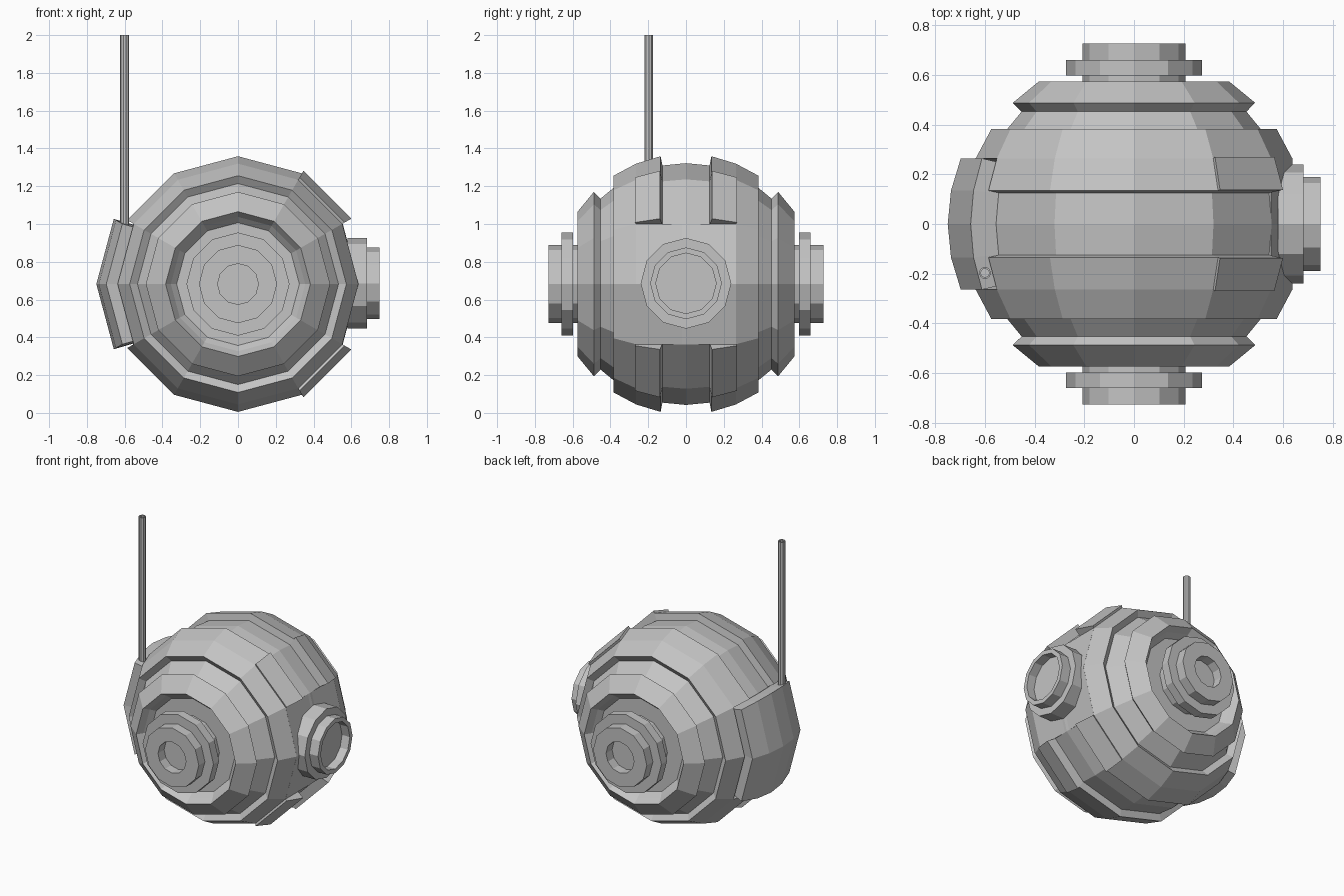
import bpy
import bmesh
from math import sin, cos, pi
from mathutils import Vector, Matrix

cube = bpy.data.objects.get("Cube")
if cube:
    bpy.data.objects.remove(cube, do_unlink=True)

CENTRE = Vector((0, 0, 0.682))
SEGS = 12
STEP = pi / 16          # latitude step along the y axis
OUTER, INNER = 0.69, 0.64

grey = bpy.data.materials.new("plain_grey")
grey.use_nodes = True
grey.diffuse_color = (0.55, 0.55, 0.55, 1)
bsdf = next(n for n in grey.node_tree.nodes if n.type == 'BSDF_PRINCIPLED')
bsdf.inputs["Base Color"].default_value = (0.55, 0.55, 0.55, 1)


def finish(bm, name):
    bmesh.ops.remove_doubles(bm, verts=bm.verts, dist=0.0005)
    bmesh.ops.recalc_face_normals(bm, faces=bm.faces)
    mesh = bpy.data.meshes.new(name)
    bm.to_mesh(mesh)
    bm.free()
    mesh.materials.append(grey)
    obj = bpy.data.objects.new(name, mesh)
    bpy.context.collection.objects.link(obj)
    return obj


def lathe(name, profile, axis, origin, segs=SEGS):
    """Revolve (distance, radius) points around an axis through origin."""
    axis = Vector(axis)
    side = Vector((1, 0, 0)) if axis.z else Vector((0, 0, 1))
    bm = bmesh.new()
    rings = []
    for d, r in profile:
        if r == 0:
            rings.append([bm.verts.new(origin + axis * d)] * segs)
            continue
        rings.append([bm.verts.new(origin + axis * d + Matrix.Rotation(
            2 * pi * i / segs, 3, axis) @ side * r) for i in range(segs)])
    for a, b in zip(rings, rings[1:]):
        for i in range(segs):
            j = (i + 1) % segs
            corners = list(dict.fromkeys((a[i], a[j], b[j], b[i])))
            if len(corners) > 2:
                bm.faces.new(corners)
    return finish(bm, name)


def ball_point(k, a, radius):
    """Point on the faceted ball: latitude k along y, angle a from the top."""
    r, ang = radius * cos(k * STEP), 2 * pi * a / SEGS
    return CENTRE + Vector((r * sin(ang), radius * sin(k * STEP), r * cos(ang)))


def shell(name, cells, outside, inside):
    """Closed thick shell over the listed (latitude, angle) cells."""
    bm = bmesh.new()
    verts, edges = {}, {}

    def vert(key, layer):
        if (key, layer) not in verts:
            verts[key, layer] = bm.verts.new((outside, inside)[layer](*key))
        return verts[key, layer]

    for k, a in cells:
        b = (a + 1) % SEGS
        loop = [(k, a), (k, b), (k + 1, b), (k + 1, a)]
        for layer in (0, 1):
            bm.faces.new([vert(p, layer) for p in loop])
        for p, q in zip(loop, loop[1:] + loop[:1]):
            edges.setdefault(frozenset((p, q)), []).append((p, q))
    # Walls along the open border
    for used in edges.values():
        if len(used) == 1:
            p, q = used[0]
            bm.faces.new((vert(p, 0), vert(q, 0), vert(q, 1), vert(p, 1)))
    return finish(bm, name)


def at_radius(radius):
    return lambda k, a: ball_point(k, a, radius)


# Inner ball with a sunken flat at each end
body = [(INNER * sin(k * STEP), INNER * cos(k * STEP)) for k in range(-5, 6)]
end = [(0.5, 0.325), (0.5, 0)]
lathe("inner_ball", [(-d, r) for d, r in reversed(end)] + body + end,
      (0, 1, 0), CENTRE)

SIDE_CELLS = (2, 3, 8, 9)
hub = [(0.48, 0), (0.48, 0.207), (0.598, 0.207), (0.598, 0.273), (0.66, 0.273),
       (0.66, 0.207), (0.727, 0.207), (0.727, 0.108), (0.66, 0.108), (0.66, 0)]

for sign, where in ((-1, "front"), (1, "back")):
    def row(k):
        return k if sign > 0 else -k - 1

    # Main armour band, open at both sides near the middle
    cells = [(row(2), a) for a in range(SEGS)]
    cells += [(row(1), a) for a in range(SEGS) if a not in SIDE_CELLS]
    shell(where + "_armour_band", cells, at_radius(OUTER), at_radius(0.63))

    # End ring around the recess
    shell(where + "_end_ring", [(row(4), a) for a in range(SEGS)],
          at_radius(OUTER), at_radius(INNER - 0.003))

    # Raised plates on the upper and lower left
    for a, level in ((1, "upper"), (4, "lower")):
        shell(where + "_" + level + "_plate", [(row(1), a)],
              at_radius(0.706), at_radius(0.65))

    # Stepped hub with a socket
    lathe(where + "_hub", hub, (0, sign, 0), CENTRE)


# Flattened left panel under the side port
def flat_side(k, a):
    p = ball_point(k, a, OUTER)
    ang = 2 * pi * a / SEGS
    return Vector((0.638 * sin(ang), p.y, CENTRE.z + 0.638 * cos(ang)))


middle = range(-2, 2)
shell("left_panel", [(k, a) for k in middle for a in (2, 3)],
      flat_side, at_radius(0.58))

# Bulging right cover, pushed straight out
shell("right_cover", [(k, a) for k in middle for a in (8, 9)],
      lambda k, a: ball_point(k, a, OUTER) - Vector((0.06, 0, 0)),
      at_radius(0.62))

# Side port with a hollow eyepiece
lathe("left_port", [(0.58, 0), (0.58, 0.24), (0.683, 0.24), (0.683, 0.19),
                    (0.75, 0.19), (0.75, 0.16), (0.69, 0.16), (0.69, 0)],
      (1, 0, 0), CENTRE + Vector((0, 0, 0.004)))

# Antenna tube
lathe("antenna", [(0.95, 0), (0.95, 0.024), (2, 0.024), (2, 0.017),
                  (1.98, 0.017), (1.98, 0)],
      (0, 0, 1), Vector((-0.6, -0.197, 0)), 10)
